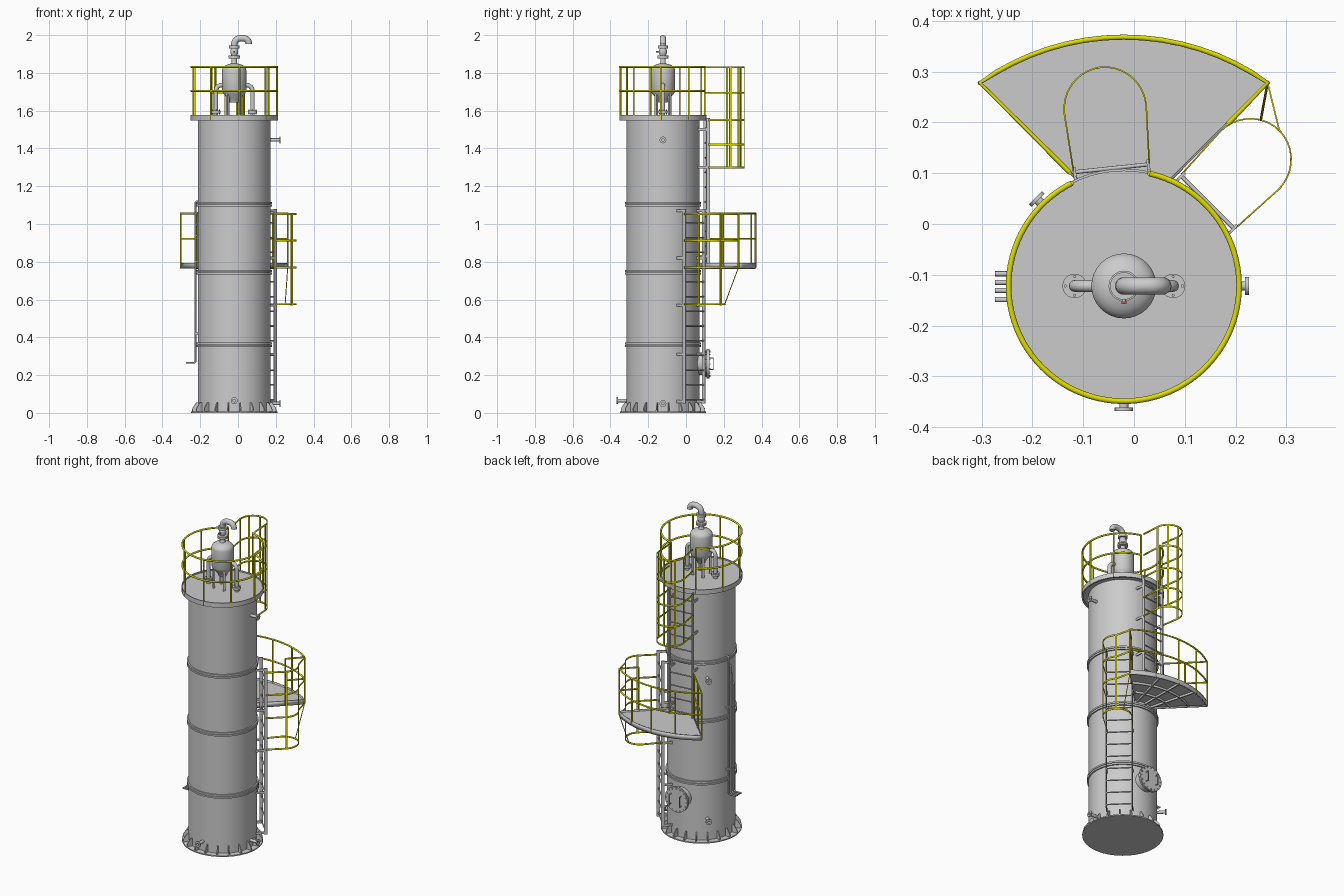
import bpy, bmesh
from math import sin, cos, radians, pi
from mathutils import Matrix, Vector

if "Cube" in bpy.data.objects:
    bpy.data.objects.remove(bpy.data.objects["Cube"])

CX, CY = -0.02, -0.122          # tower axis
R = 0.193                       # shell radius
yellow = bpy.data.materials.new("safety_yellow")
yellow.diffuse_color = (0.75, 0.73, 0.0, 1)
yellow.use_nodes = True
yellow.node_tree.nodes["Principled BSDF"].inputs["Base Color"].default_value = yellow.diffuse_color


def P(deg, r, z, t=0.0):
    """Point at bearing deg, distance r from the tower axis, shifted t sideways."""
    a = radians(deg)
    return Vector((CX + r * cos(a) - t * sin(a), CY + r * sin(a) + t * cos(a), z))


def finish(name, me, mat=None, angle=35):
    ob = bpy.data.objects.new(name, me)
    bpy.context.collection.objects.link(ob)
    if mat:
        me.materials.append(mat)
    me.polygons.foreach_set("use_smooth", [True] * len(me.polygons))
    me.set_sharp_from_angle(angle=radians(angle))
    return ob


def from_bm(name, bm, mat=None):
    bmesh.ops.recalc_face_normals(bm, faces=bm.faces)
    me = bpy.data.meshes.new(name)
    bm.to_mesh(me)
    bm.free()
    return finish(name, me, mat)


def lathe(name, prof, mtx=None, n=32, mat=None):
    """Revolve (radius, height) points about local z, then place with mtx."""
    bm = bmesh.new()
    rings = [[bm.verts.new((r * cos(2 * pi * i / n), r * sin(2 * pi * i / n), z))
              for i in range(n)] for r, z in prof]
    for a, b in zip(rings, rings[1:]):
        for i in range(n):
            j = (i + 1) % n
            bm.faces.new((a[i], a[j], b[j], b[i]))
    bmesh.ops.remove_doubles(bm, verts=bm.verts, dist=1e-5)
    bm.transform(mtx or Matrix.Translation((CX, CY, 0)))
    return from_bm(name, bm, mat)


def radial(deg, z):
    return Matrix.Translation((CX, CY, z)) @ Matrix.Rotation(radians(deg), 4, 'Z') @ Matrix.Rotation(pi / 2, 4, 'Y')


def tube(name, pts, r, mat=None, res=3):
    cu = bpy.data.curves.new(name, 'CURVE')
    cu.dimensions = '3D'
    cu.bevel_depth, cu.bevel_resolution, cu.use_fill_caps = r, res, True
    sp = cu.splines.new('POLY')
    sp.points.add(len(pts) - 1)
    for p, q in zip(sp.points, pts):
        p.co = (*q, 1)
    tmp = bpy.data.objects.new("tmp", cu)
    bpy.context.collection.objects.link(tmp)
    me = bpy.data.meshes.new_from_object(tmp.evaluated_get(bpy.context.evaluated_depsgraph_get()))
    bpy.data.objects.remove(tmp)
    return finish(name, me, mat, 50)


def strip(name, pts, h, t, mat=None):
    """Flat bar standing on edge along pts."""
    bm = bmesh.new()
    lo = [bm.verts.new(p) for p in pts]
    hi = [bm.verts.new(Vector(p) + Vector((0, 0, h))) for p in pts]
    for i in range(len(pts) - 1):
        bm.faces.new((lo[i], lo[i + 1], hi[i + 1], hi[i]))
    ob = from_bm(name, bm, mat)
    m = ob.modifiers.new("thickness", 'SOLIDIFY')
    m.thickness, m.offset = t, 0
    return ob


def box(name, c, size, deg=0, mat=None):
    bm = bmesh.new()
    bmesh.ops.create_cube(bm, size=1)
    bm.transform(Matrix.Translation(c) @ Matrix.Rotation(radians(deg), 4, 'Z') @ Matrix.Diagonal((*size, 1)))
    return from_bm(name, bm, mat)


# Tower shell with base plate and paired joint flanges
prof = [(0, 0), (0.228, 0), (0.228, 0.007), (R, 0.007)]
for z in (0.36, 0.745, 1.105):
    for d in (-0.0065, 0.0065):
        prof += [(R, z + d - 0.005), (0.201, z + d - 0.005), (0.201, z + d + 0.005), (R, z + d + 0.005)]
prof += [(R, 1.545), (R, 1.552), (0, 1.552)]
lathe("tower_shell", prof, n=64)
for i in range(20):             # base gussets
    bm = bmesh.new()
    a = 9 + i * 18
    for t in (-0.003, 0.003):
        bm.faces.new([bm.verts.new(P(a, r, z, t)) for r, z in
                      ((R - .003, .005), (.226, .005), (.224, .025), (.204, .054), (R - .003, .054))])
    bmesh.ops.bridge_loops(bm, edges=bm.edges[:])
    from_bm(f"base_gusset_{i}", bm)

# Top deck
lathe("top_deck", [(0, 1.552), (0.222, 1.552), (0.222, 1.547), (0.231, 1.547), (0.231, 1.576),
                   (0.226, 1.576), (0.226, 1.568), (0, 1.568)], n=64)
arc = [117 + 4 * i for i in range(81)]
for z in (1.705, 1.832):
    tube(f"top_rail_{z}", [P(a, 0.227, z) for a in arc], 0.0055, yellow)
for i in range(9):
    tube(f"top_post_{i}", [P(117 + 40 * i, 0.227, 1.55), P(117 + 40 * i, 0.227, 1.832)], 0.005, yellow)

# Middle platform: sector-shaped plate with rim, ribs and railing
outer = [54.7 + 70.6 * i / 16 for i in range(17)]
inner = [109.6 - 39.2 * i / 10 for i in range(11)]
bm = bmesh.new()
f = bm.faces.new([bm.verts.new(P(a, 0.49, 0.774)) for a in outer] + [bm.verts.new(P(a, R, 0.774)) for a in inner])
ext = bmesh.ops.extrude_face_region(bm, geom=[f])
bmesh.ops.translate(bm, vec=(0, 0, 0.01), verts=[v for v in ext["geom"] if isinstance(v, bmesh.types.BMVert)])
from_bm("platform_plate", bm)
strip("platform_rim", [P(70.4, R, .764)] + [P(a, .491, .764) for a in outer] + [P(109.6, R, .764)], 0.03, 0.005)
for r, h in ((0.29, 26), (0.39, 32)):
    strip(f"platform_rib_{r}", [P(90 - h + h * i / 6, r, 0.762) for i in range(13)], 0.013, 0.006)
for a in (75, 90, 105):
    box(f"platform_beam_{a}", P(a, 0.34, 0.768), (0.295, 0.008, 0.012), a)
left_in, right_in = Vector((-0.127, 0.102, 0)), Vector((0.185, 0.197, 0))
path = [left_in] + [P(a, 0.49, 0) for a in reversed(outer)] + [right_in]
for z in (0.922, 1.056):
    tube(f"platform_rail_{z}", [p + Vector((0, 0, z)) for p in path], 0.005, yellow)
posts = [left_in, right_in, (left_in + P(125.3, .49, 0)) / 2] + [P(a, .49, 0) for a in (54.7, 72.3, 90, 107.7, 125.3)]
for i, p in enumerate(posts):
    tube(f"platform_post_{i}", [p + Vector((0, 0, 0.77)), p + Vector((0, 0, 1.056))], 0.0045, yellow)


# Ladders with stringers, rungs and wall brackets
def ladder(name, deg, z0, z1, brackets):
    for s in (-1, 1):
        box(f"{name}_stringer_{s}", P(deg, 0.233, (z0 + z1) / 2, s * 0.073), (0.02, 0.006, z1 - z0), deg)
        for z in brackets:
            box(f"{name}_bracket_{s}_{z}", P(deg, 0.203, z, s * 0.073), (0.06, 0.006, 0.014), deg)
    n = int((z1 - z0 - 0.02) / 0.078)
    for i in range(n + 1):
        z = z0 + 0.02 + i * 0.078
        tube(f"{name}_rung_{i}", [P(deg, 0.233, z, -0.073), P(deg, 0.233, z, 0.073)], 0.004, None, 2)


ladder("lower_ladder", 45, 0.05, 1.08, (0.06, 0.31, 0.57, 0.82, 1.07))
ladder("upper_ladder", 96, 0.785, 1.56, (0.83, 1.07, 1.3, 1.5))


# Safety cages: hoops and upright straps
def hoop_pt(deg, phi, z):
    return P(deg, 0.35 + 0.083 * sin(radians(phi)), z, 0.081 * cos(radians(phi)))


def hoop(name, deg, z, start=0):
    pts = [] if start else [P(deg, 0.235, z, 0.075)]
    if start:
        pts = [P(54.7, 0.49, z)]            # ties into the platform railing corner
    pts += [hoop_pt(deg, p, z) for p in range(start, 181, 10)] + [P(deg, 0.235, z, -0.075)]
    strip(name, pts, 0.01, 0.003, yellow)


for i, z in enumerate((1.295, 1.415, 1.545, 1.69, 1.825)):
    hoop(f"upper_cage_hoop_{i}", 96, z)
for p in (0, 45, 90, 135, 180):
    box(f"upper_cage_strap_{p}", hoop_pt(96, p, 1.565), (0.003, 0.011, 0.54), 96 + 90 - p, yellow) if p != 90 else \
        box("upper_cage_strap_90", hoop_pt(96, 90, 1.565), (0.003, 0.011, 0.54), 96, yellow)
hoop("lower_cage_hoop_0", 45, 0.57)
for i, z in enumerate((0.765, 0.908, 1.047)):
    hoop(f"lower_cage_hoop_{i + 1}", 45, z, 90)
for p in (90, 180):
    box(f"lower_cage_strap_{p}", hoop_pt(45, p, 0.813), (0.004, 0.012, 0.487), 45 + 90 - p, yellow)
tube("lower_cage_brace", [P(54.7, 0.49, 0.77), hoop_pt(45, 60, 0.575)], 0.0025, yellow, 1)


# Flanged nozzles on the shell
def nozzle(name, deg, z, tip=0.246):
    lathe(name, [(0, R - .01), (.009, R - .01), (.009, tip - .007), (.018, tip - .007), (.018, tip),
                 (.007, tip), (.007, tip - .02), (0, tip - .02)], radial(deg, z), 20)


for i, (a, z) in enumerate(((270, .065), (0, .05), (0, 1.445), (135, .14), (135, 1.01))):
    nozzle(f"nozzle_{i}", a, z)

# Rear manway with cover, bolts and handles
lathe("manway", [(.06, R - .02), (.06, .23), (.077, .23), (.077, .2375), (.073, .2375), (.073, .2395),
                 (.077, .2395), (.077, .247), (0, .247)], radial(90, 0.26), 40)
for i in range(16):
    a = 2 * pi * i / 16
    tube(f"manway_bolt_{i}", [P(90, .225, .26 + .068 * sin(a), .068 * cos(a)),
                              P(90, .252, .26 + .068 * sin(a), .068 * cos(a))], 0.003, None, 1)
for s in (-1, 1):
    tube(f"manway_handle_{s}", [P(90, r, z, s * .035) for r, z in
                                ((.245, .23), (.266, .23), (.266, .29), (.245, .29))], 0.003)

# Four small instrument pipes down the left side
for i, y in enumerate((-0.098, -0.115, -0.131, -0.149)):
    top = 1.12 - 0.06 * i
    tube(f"side_pipe_{i}", [(-.205, y, top), (-.22, y, top), (-.225, y, top - .006), (-.225, y, .272),
                            (-.231, y, .265), (-.274, y, .265)], 0.005)
for z in (0.42, 0.8):
    box(f"side_pipe_clamp_{z}", (-0.219, -0.123, z), (0.018, 0.064, 0.01))

# Separator vessel on the top deck with its relief valve stack
dome = [(.064 * cos(radians(a)), 1.815 + .036 * sin(radians(a))) for a in range(0, 76, 15)]
lathe("top_vessel", [(0, 1.642), (.024, 1.642), (.03, 1.66), (.058, 1.69), (.064, 1.705)] + dome +
      [(.014, 1.855), (.014, 1.875), (.03, 1.875), (.03, 1.882), (.028, 1.882), (.028, 1.884), (.03, 1.884),
       (.03, 1.891), (.016, 1.893), (.021, 1.905), (.021, 1.918), (.016, 1.93), (.027, 1.93), (.027, 1.944), (0, 1.944)])
for i in range(4):
    box(f"vessel_leg_{i}", P(45 + 90 * i, 0.05, 1.63), (0.012, 0.014, 0.13), 45 + 90 * i)
bend = [(0.013 - .033 * cos(radians(a)), CY, 1.95 + .033 * sin(radians(a))) for a in range(0, 91, 15)]
down = [(0.03 + .027 * sin(radians(a)), CY, 1.956 + .027 * cos(radians(a))) for a in range(0, 91, 15)]
tube("vent_pipe", [(CX, CY, 1.935)] + bend + down + [(0.057, CY, 1.952)], 0.017, None, 5)
red = bpy.data.materials.new("red")
red.diffuse_color = (0.6, 0.1, 0.08, 1)
red.use_nodes = True
red.node_tree.nodes["Principled BSDF"].inputs["Base Color"].default_value = red.diffuse_color
box("valve_tag", (CX, CY - 0.033, 1.912), (0.01, 0.006, 0.008), 0, red)
tube("valve_stem", [(CX, CY, 1.912), (CX, CY - 0.032, 1.912)], 0.004)

# Side loop pipes joining the deck to the vessel, with bolted flanges
for s in (-1, 1):
    el = [(CX + s * (.067 + .03 * sin(radians(a))), CY, 1.705 + .03 * cos(radians(a))) for a in range(0, 91, 15)]
    tube(f"loop_pipe_{s}", [(CX + s * .05, CY, 1.735)] + el + [(CX + s * .097, CY, 1.56)], 0.0115, None, 4)
    lathe(f"loop_flange_{s}", [(0, 1.585), (.024, 1.585), (.024, 1.6), (0, 1.6)],
          Matrix.Translation((CX + s * .097, CY, 0)), 24)
    for i in range(4):
        x, y = CX + s * .097 + .0185 * cos(i * pi / 2), CY + .0185 * sin(i * pi / 2)
        tube(f"loop_bolt_{s}_{i}", [(x, y, 1.58), (x, y, 1.605)], 0.003, None, 1)
